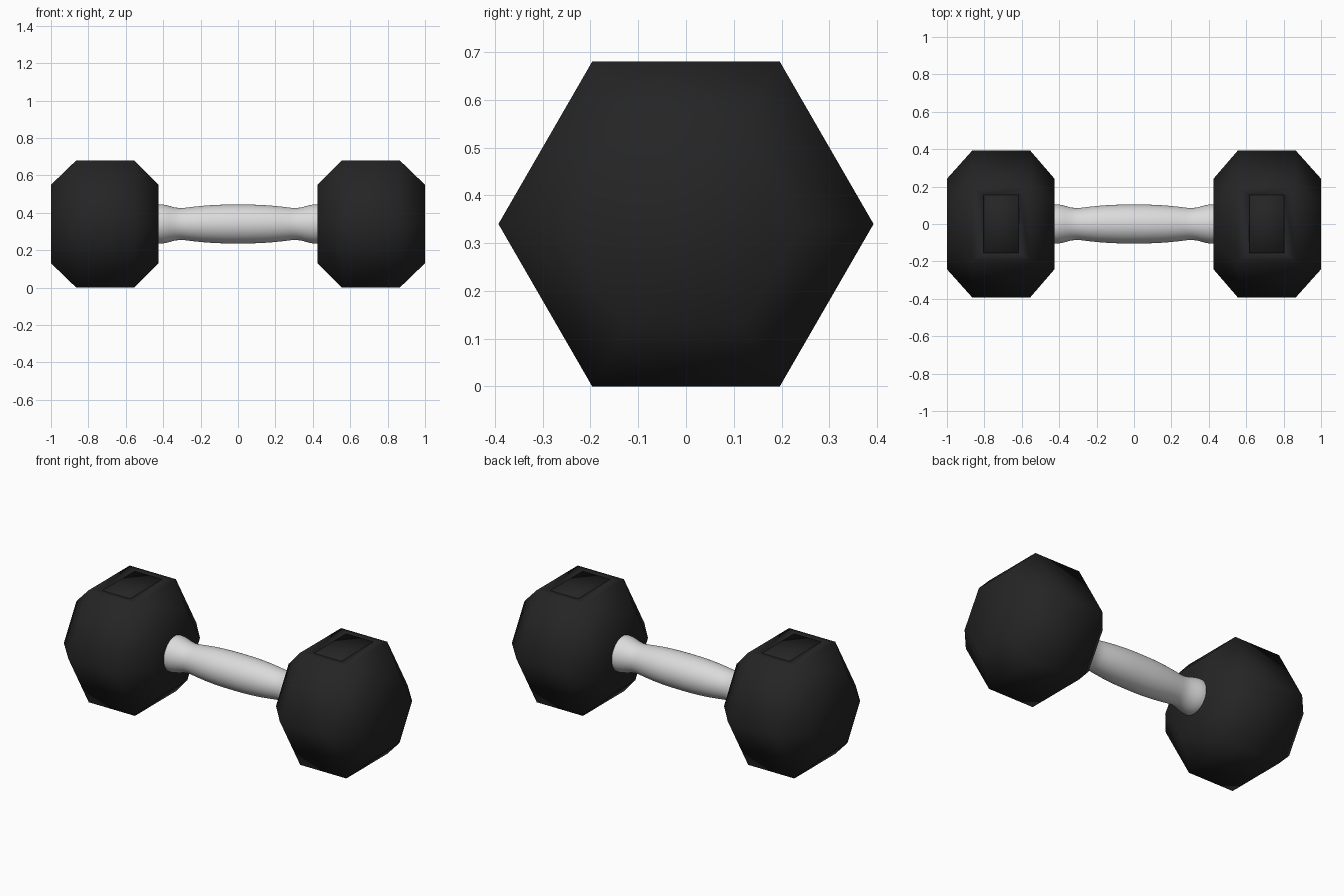
import bpy, bmesh, math

if "Cube" in bpy.data.objects:
    bpy.data.objects.remove(bpy.data.objects["Cube"])

MID_Z = 0.34
HEX_R = 0.34 / math.cos(math.pi / 6)


def material(name, rgb):
    m = bpy.data.materials.new(name)
    m.diffuse_color = (*rgb, 1)
    m.use_nodes = True
    m.node_tree.nodes["Principled BSDF"].inputs["Base Color"].default_value = m.diffuse_color
    return m


black = material("black rubber", (0.018, 0.018, 0.018))
steel = material("light grey steel", (0.71, 0.71, 0.71))


def lathe(bm, profile, sides):
    """Sweep (x, radius) points around the x axis, with capped ends."""
    rings = []
    for x, r in profile:
        rings.append([bm.verts.new((x, r * math.cos(2 * math.pi * i / sides),
                                    MID_Z + r * math.sin(2 * math.pi * i / sides)))
                      for i in range(sides)])
    for a, b in zip(rings, rings[1:]):
        for i in range(sides):
            j = (i + 1) % sides
            bm.faces.new((a[i], a[j], b[j], b[i]))
    bm.faces.new(rings[0])
    bm.faces.new(rings[-1])
    bmesh.ops.recalc_face_normals(bm, faces=bm.faces)


def finish(bm, name, mat, angle):
    me = bpy.data.meshes.new(name)
    bm.to_mesh(me)
    bm.free()
    ob = bpy.data.objects.new(name, me)
    bpy.context.collection.objects.link(ob)
    me.materials.append(mat)
    bpy.ops.object.select_all(action='DESELECT')
    ob.select_set(True)
    bpy.context.view_layer.objects.active = ob
    bpy.ops.object.shade_smooth_by_angle(angle=math.radians(angle))
    return ob


def head(name, side):
    # hexagonal weight with chamfered ends
    bm = bmesh.new()
    profile = [(0.425, 0.242), (0.555, HEX_R), (0.865, HEX_R), (1.0, 0.242)]
    lathe(bm, [(side * x, r) for x, r in profile], 6)
    # grooved label panel on the top face
    top = max(bm.faces, key=lambda f: f.calc_center_median().z)
    bmesh.ops.inset_individual(bm, faces=[top], thickness=0.03)
    for v in top.verts:
        v.co.x = side * (0.805 if abs(v.co.x) > 0.71 else 0.615)
        v.co.y = math.copysign(0.157, v.co.y)
    bmesh.ops.inset_individual(bm, faces=[top], thickness=0.003, depth=-0.006)
    bmesh.ops.inset_individual(bm, faces=[top], thickness=0.003, depth=0.006)
    finish(bm, name, black, 75)


head("right_weight", 1)
head("left_weight", -1)

# contoured handle, mirrored profile
half = [(0.0, 0.104), (0.06, 0.104), (0.12, 0.102), (0.18, 0.098), (0.24, 0.092),
        (0.28, 0.087), (0.31, 0.085), (0.34, 0.089), (0.37, 0.097), (0.395, 0.103),
        (0.41, 0.105), (0.45, 0.105)]
bm = bmesh.new()
lathe(bm, [(-x, r) for x, r in reversed(half[1:])] + half, 48)
finish(bm, "handle", steel, 40)
